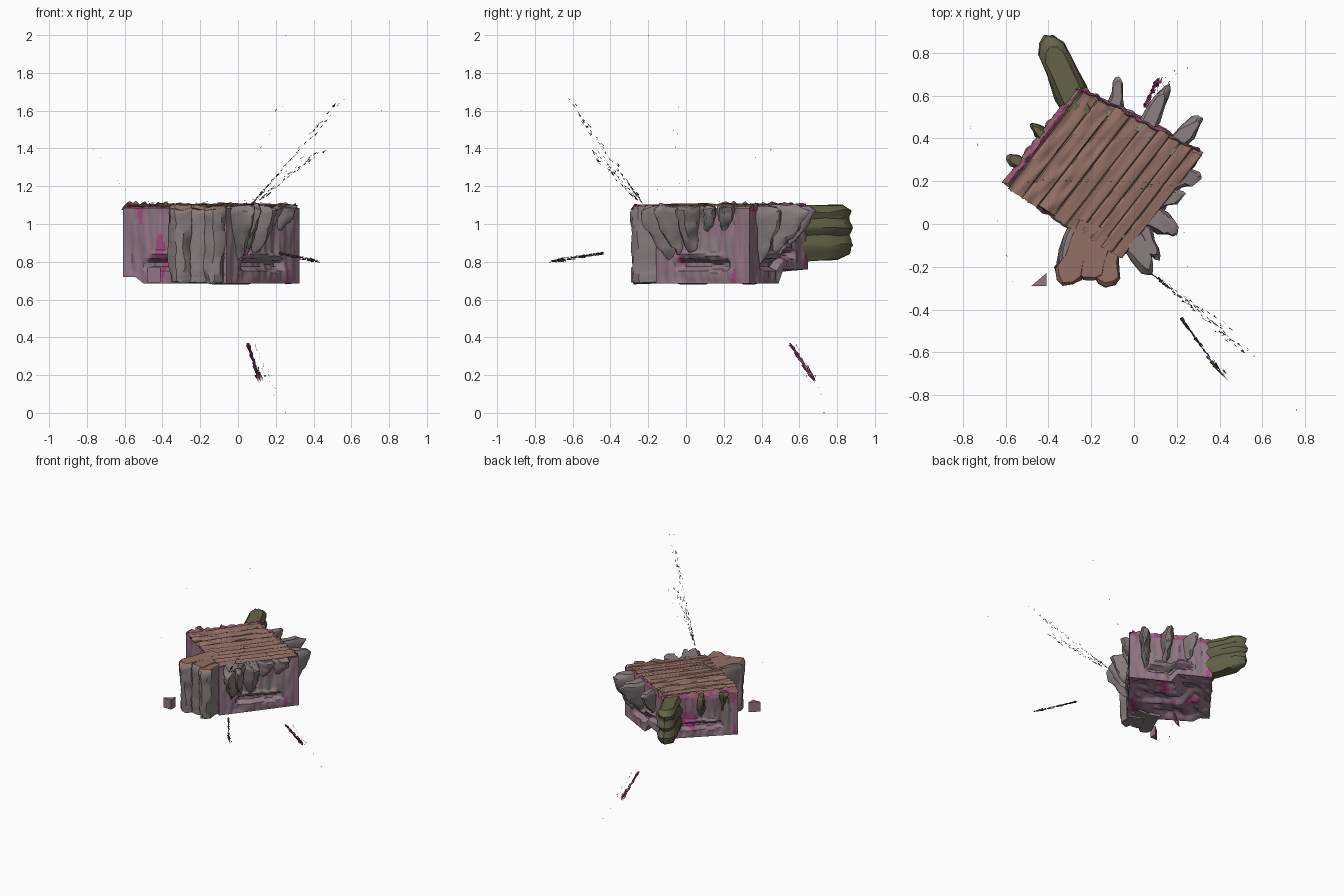
import bpy, bmesh, math, random
from mathutils import Vector, noise

if "Cube" in bpy.data.objects:
    bpy.data.objects.remove(bpy.data.objects["Cube"])

random.seed(4)


def mat(name, rgb):
    m = bpy.data.materials.new(name)
    m.diffuse_color = (*rgb, 1)
    m.use_nodes = True
    m.node_tree.nodes["Principled BSDF"].inputs["Base Color"].default_value = m.diffuse_color
    return m


LILAC = mat("lilac_wall", (0.29, 0.18, 0.235))
MAGENTA = mat("magenta_stain", (0.36, 0.07, 0.22))
GREY = mat("grey_flap", (0.25, 0.205, 0.21))
WOOD = mat("brown_wood", (0.30, 0.165, 0.13))
DARK = mat("dark_gap", (0.09, 0.05, 0.045))
GREEN = mat("moss_green", (0.13, 0.125, 0.065))


def wobble(p, scale, amount):
    return noise.noise_vector(Vector(p) * scale) * amount


def finish(bm, name, mats, smooth=35):
    bmesh.ops.remove_doubles(bm, verts=bm.verts, dist=0.0004)
    bmesh.ops.recalc_face_normals(bm, faces=bm.faces)
    me = bpy.data.meshes.new(name)
    bm.to_mesh(me)
    bm.free()
    ob = bpy.data.objects.new(name, me)
    bpy.context.collection.objects.link(ob)
    for m in mats:
        me.materials.append(m)
    if smooth:
        bpy.ops.object.select_all(action='DESELECT')
        ob.select_set(True)
        bpy.context.view_layer.objects.active = ob
        bpy.ops.object.shade_smooth_by_angle(angle=math.radians(smooth))
    return ob


def patch(bm, f, nu, nv, index):
    g = [[bm.verts.new(f(i / nu, j / nv)) for j in range(nv + 1)] for i in range(nu + 1)]
    for i in range(nu):
        for j in range(nv):
            face = bm.faces.new((g[i][j], g[i + 1][j], g[i + 1][j + 1], g[i][j + 1]))
            face.material_index = index((i + .5) / nu, (j + .5) / nv)


# Corners of the skewed block: left, back, right, front
A, B, C, D = Vector((-.61, .19)), Vector((-.26, .645)), Vector((.325, .335)), Vector((-.06, -.16))
ST = [Vector((0, 0)), Vector((0, 1)), Vector((1, 1)), Vector((1, 0))]
TOP = 1.085


def plan(s, t):
    return A.lerp(D, s).lerp(B.lerp(C, s), t)


def low(s, t):
    # underside steps up toward the left and back corners
    k = max(0, min(1, (.2 + .3 * t - s) / .08))
    return .685 + k * (.035 + .04 * t)


def band(x, lo, hi, soft):
    return max(0, min(1, (x - lo) / soft, (hi - x) / soft))


# Main block: four draped walls with a recessed slot and ledge, rough underside
bm = bmesh.new()
for k in range(4):
    p, q = ST[k], ST[(k + 1) % 4]
    w = plan(*q) - plan(*p)
    out = Vector((-w.y, w.x)).normalized()

    def wall(u, v, p=p, q=q, out=out):
        st = p.lerp(q, u)
        xy = plan(*st)
        zl = low(*st)
        z = zl + (TOP - zl) * v
        edge = min(1, u * 14, (1 - u) * 14, v * 12, (1 - v) * 12)
        d = .014 * noise.noise((xy.x * 17, xy.y * 17, z * 3)) + .008 * noise.noise((xy.x * 40, xy.y * 40, z * 8))
        floor = .17 + .05 * noise.noise((u * 4, 3, 1))
        d -= .045 * band(u, .2, .8, .06) * band(v, floor, floor + .15, .04)
        d += .014 * band(u, .25, .75, .05) * band(v, floor + .16, floor + .26, .04)
        return Vector((*(xy + out * d * edge), z))

    def stain(u, v, k=k):
        n = noise.noise((u * 9 + k * 5, v * 1.2, k))
        return 1 if n > .42 or v > .95 and k in (0, 1) else (2 if n < -.35 else 0)
    patch(bm, wall, 64, 36, stain)


def underside(s, t):
    e = min(1, s * 12, (1 - s) * 12, t * 12, (1 - t) * 12)
    h = .015 + .04 * noise.noise((s * 4, t * 4, 2)) + .02 * noise.noise((s * 11, t * 11, 5))
    h += .025 * band(t, .4, .6, .05) * band(s, .3, .85, .05)
    return Vector((*plan(s, t), max(.68, low(s, t) + e * h)))


patch(bm, underside, 64, 64, lambda s, t: 1 if noise.noise((s * 6, t * 6, 7)) > .4 else 0)
patch(bm, lambda s, t: Vector((*plan(s, t), TOP)), 64, 64, lambda s, t: 3)
finish(bm, "block_body", [LILAC, MAGENTA, GREY, WOOD, DARK])

# Top planks: boards tilted like steps, running left edge to back edge, ragged ends
edges = [.05, .17, .30, .43, .54, .65, .74, .83, .92, 1.005]
bm = bmesh.new()
for n, (s0, s1) in enumerate(zip(edges, edges[1:])):
    e0, e1 = random.uniform(-.025, .005), random.uniform(.97, 1.0)
    lift = random.uniform(0, .006)

    def surf(u, v, s0=s0, s1=s1, e0=e0, e1=e1, lift=lift, n=n):
        a = min(1, u * 12, (1 - u) * 12)
        s = s0 + (s1 - s0) * u
        t = e0 + (e1 - e0) * v
        if v in (0, 1):
            t += .014 * noise.noise((s * 60, v, n))
        z = TOP + .007 + a * (.011 + lift - .007 * u)
        z += a * .006 * noise.noise((s * 18, t * 5, n * 3)) * (1.8 if n < 3 else .7)
        return Vector((*plan(s, t), z))
    patch(bm, surf, 14, 40, lambda u, v: 1 if u > .95 and v > .05 else 0)
finish(bm, "top_planks", [WOOD, DARK], 50)

# Crusty pink rim along the left and back edges of the top
for name, f in (("left_rim", lambda u, v: plan(-.012 + .075 * u, v)),
                ("back_rim", lambda u, v: plan(v * .97, .968 + .04 * u))):
    bm = bmesh.new()

    def rim(u, v, f=f):
        a = math.sin(math.pi * u)
        xy = f(u, v)
        xy = xy + Vector((1, 1)) * .012 * noise.noise((xy.x * 25, xy.y * 25, 8))
        return Vector((*xy, TOP - .012 + a * (.036 + .02 * noise.noise((xy.x * 30, xy.y * 30, 3)))))
    patch(bm, rim, 8, 60, lambda u, v: 0 if noise.noise((u * 3, v * 18, 1)) > -.05 else 1)
    finish(bm, name, [MAGENTA, WOOD])


# Flaps: a pointed outline lofted down through levels of (height, reach, width)
def flap(name, base, tip, width, levels, colour, rough=.016, blunt=.75, rings=14):
    base, tip = Vector(base), Vector(tip)
    d = tip - base
    side = Vector((-d.y, d.x)).normalized()
    prof = [(-.2, .5), (.15, .52), (.5, .47), (.8, .5 * blunt), (.95, .28 * blunt), (1, 0)]
    outline = prof + [(x, -y) for x, y in reversed(prof[:-1])]
    bm = bmesh.new()
    loops = []
    for r in range(rings + 1):
        x = r / rings * (len(levels) - 1)
        i = min(int(x), len(levels) - 2)
        z, reach, w = [a + (b - a) * (x - i) for a, b in zip(levels[i], levels[i + 1])]
        loop = []
        for a, b in outline:
            xy = base + d * (a * reach if a > 0 else a) + side * b * width * w
            co = Vector((*xy, z))
            shift = wobble((co.x, co.y, z * .4), 24, rough) + wobble(co, 40, rough * .4)
            loop.append(bm.verts.new(co + shift))
        loops.append(loop)
    m = len(outline)
    for l0, l1 in zip(loops, loops[1:]):
        for i in range(m):
            bm.faces.new((l0[i], l0[(i + 1) % m], l1[(i + 1) % m], l1[i]))
    bm.faces.new(loops[0])
    bm.faces.new(loops[-1])
    return finish(bm, name, [colour])


def droop(bottom, top=1.095):
    h = top - bottom
    return [(top, .8, .75), (top - .1 * h, 1, 1), (top - .45 * h, .75, .85),
            (top - .8 * h, .38, .55), (bottom, .08, .2)]


# Big mossy horn at the back corner: a tall ridged slab
flap("mossy_horn", (-.275, .57), (-.415, .88), .145,
     [(1.10, .84, .7), (1.07, .99, .95), (1.03, .94, .75), (.98, 1, 1), (.94, .93, .75),
      (.89, 1, 1), (.84, .95, .85), (.81, .75, .7)], GREEN, .012, .9, 28)

# Front column: three ragged lobes standing out of the near corner, capped in wood
COLUMN = [(1.085, .95, .95), (1.06, 1, 1), (.9, .97, .94), (.75, .95, .88), (.69, .93, .82)]
lobes = [((-.23, -.05), (-.33, -.285), .12), ((-.18, -.08), (-.23, -.262), .15), ((-.12, -.08), (-.128, -.295), .11)]
for i, (b, t, w) in enumerate(lobes):
    flap(f"front_column_{i + 1}", b, t, w, COLUMN, GREY, .014, 1.1, 24)
    flap(f"column_cap_{i + 1}", b, t, w * .96, [(1.10 - .004 * i, .93, .93), (1.08, 1, 1)], WOOD, .014, 1.1, 2)

# Hanging flaps around the walls: base, tip, width, lowest height, colour
flaps = [
    ((-.09, .53), (-.07, .70), .065, .88, GREY),
    ((.06, .46), (.165, .655), .085, .84, GREY),
    ((.19, .37), (.32, .505), .085, .76, GREY),
    ((-.41, .41), (-.485, .47), .06, .88, GREEN),
    ((-.52, .28), (-.59, .315), .06, .92, GREEN),
    ((.22, .21), (.325, .23), .08, .96, GREY),
    ((.14, .12), (.245, .135), .08, .95, GREY),
    ((.08, .04), (.205, -.04), .12, .82, GREY),
    ((.0, -.07), (.08, -.25), .11, .80, GREY),
    ((.03, -.03), (.115, -.17), .09, .84, GREY),
    ((-.27, -.04), (-.36, -.26), .08, .74, GREY),
]
for i, (b, t, w, z, c) in enumerate(flaps):
    flap(f"hanging_flap_{i + 1}", b, t, w, droop(z), c, .018, .62)

# Loose wedge beside the front column
bm = bmesh.new()
tri = [(-.48, -.29), (-.41, -.29), (-.41, -.23)]
lo = [bm.verts.new((x, y, .69)) for x, y in tri]
hi = [bm.verts.new((x, y, .77)) for x, y in tri]
bm.faces.new(lo)
bm.faces.new(hi)
for i in range(3):
    bm.faces.new((lo[i], lo[(i + 1) % 3], hi[(i + 1) % 3], hi[i]))
finish(bm, "loose_wedge", [LILAC], 0)


# Debris streaks: thin slivers scattered along a line, sparser toward the end
def streak(name, p, q, count, spread, size, colour):
    p, q = Vector(p), Vector(q)
    d = (q - p).normalized()
    bm = bmesh.new()
    for _ in range(count):
        k = random.random() ** 1.5
        c = p.lerp(q, k) + Vector([random.gauss(0, spread * (.3 + k)) for _ in range(3)])
        r = size * random.uniform(.3, 1)
        v = [bm.verts.new(c + d * r * 2.5)]
        v += [bm.verts.new(c + Vector([random.uniform(-r, r) * .5 for _ in range(3)])) for _ in range(3)]
        for a, b, e in ((0, 1, 2), (0, 2, 3), (0, 3, 1), (1, 3, 2)):
            bm.faces.new((v[a], v[b], v[e]))
    finish(bm, name, [colour], 0)


streak("upper_streak", (.08, -.23, 1.11), (.57, -.64, 1.68), 80, .007, .012, DARK)
streak("upper_streak_side", (.12, -.26, 1.13), (.46, -.52, 1.42), 60, .012, .012, DARK)
streak("side_streak", (.22, -.44, .845), (.41, -.70, .805), 90, .004, .018, DARK)
streak("lower_streak", (.05, .55, .365), (.11, .67, .19), 110, .004, .022, MAGENTA)
streak("lower_dust", (.09, .58, .36), (.19, .71, .12), 25, .01, .006, DARK)
streak("high_dust", (.12, -.05, 1.4), (.25, -.07, 1.65), 8, .01, .006, DARK)
streak("left_specks", (-.56, -.31, 1.13), (-.76, .49, 1.38), 6, .01, .005, DARK)
streak("top_crumbs", (-.5, .2, 1.11), (.2, .2, 1.115), 50, .012, .005, WOOD)

# Farthest single specks
for i, c in enumerate([(.25, .73, .002), (.25, -.2, 1.998), (.76, -.87, 1.6)]):
    bm = bmesh.new()
    bmesh.ops.create_cube(bm, size=.004)
    bmesh.ops.translate(bm, verts=bm.verts, vec=c)
    finish(bm, f"far_speck_{i + 1}", [DARK], 0)
